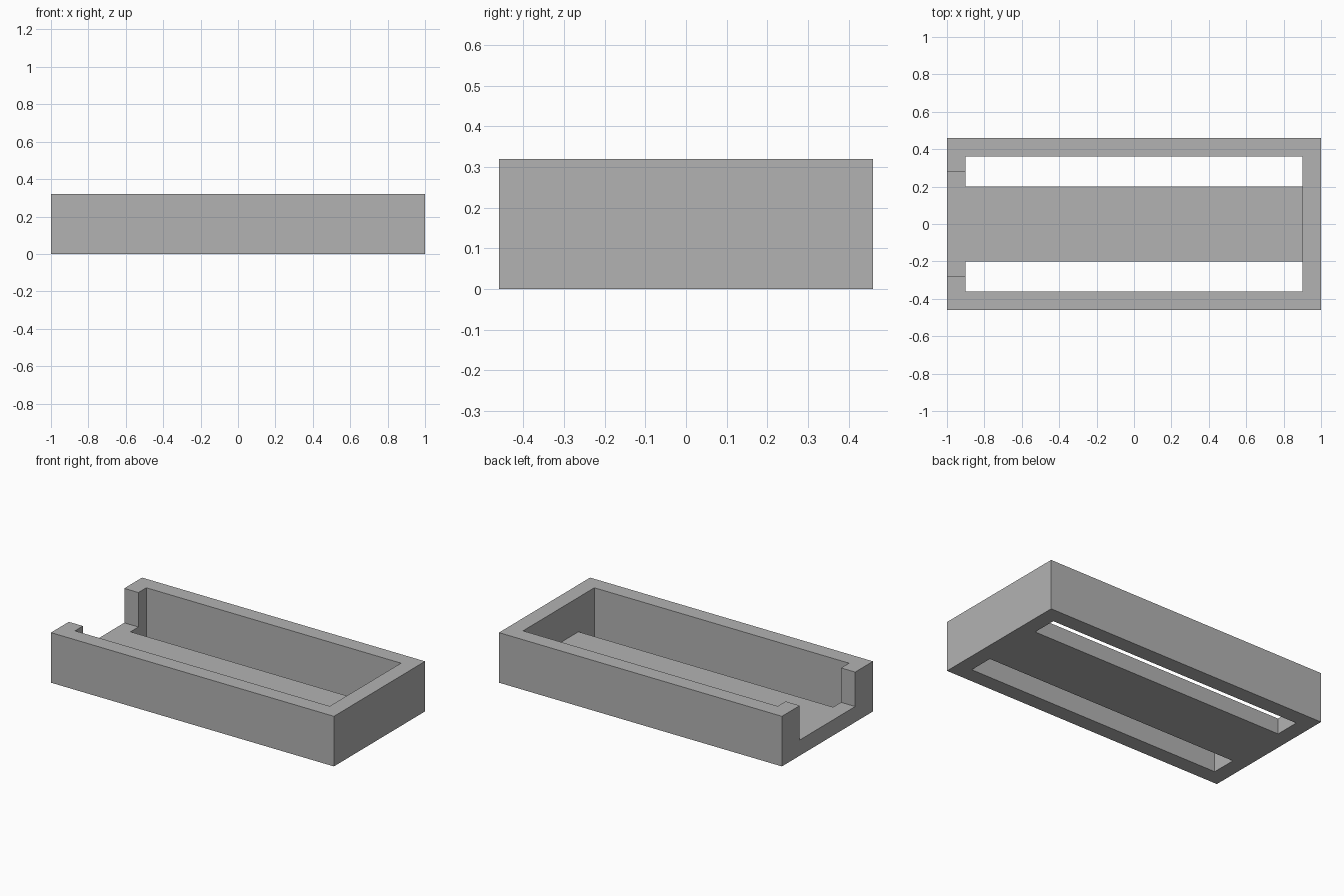
import bpy
import bmesh

if "Cube" in bpy.data.objects:
    bpy.data.objects.remove(bpy.data.objects["Cube"])

LENGTH, WIDTH, HEIGHT = 2.0, 0.92, 0.32
WALL, FLOOR = 0.1, 0.1
SLOT_INNER, MOUTH = 0.2, 0.28

grey = bpy.data.materials.new("plain_grey")
grey.use_nodes = True
grey.diffuse_color = (0.45, 0.45, 0.45, 1)
grey.node_tree.nodes["Principled BSDF"].inputs["Base Color"].default_value = grey.diffuse_color

# Plan lines of the walls, slots and open end
x_in, y_in = LENGTH / 2 - WALL, WIDTH / 2 - WALL
xs = [-LENGTH / 2, -x_in, x_in, LENGTH / 2]
half = [SLOT_INNER, MOUTH, y_in, WIDTH / 2]
ys = [-y for y in reversed(half)] + half


def top_height(x, y):
    """Height of the tray at a plan position; zero in the floor slots."""
    y = abs(y)
    if x > x_in or y > y_in:
        return HEIGHT
    if x < -x_in:
        return FLOOR if y < MOUTH else HEIGHT
    return FLOOR if y < SLOT_INNER else 0


def is_solid(x, y, z):
    return abs(x) < LENGTH / 2 and abs(y) < WIDTH / 2 and 0 < z < top_height(x, y)


# Tray skin: one face wherever solid meets empty space
bm = bmesh.new()
axes = [xs, ys, [0, FLOOR, HEIGHT]]
cells = [list(zip(a, a[1:])) for a in axes]
for cx in cells[0]:
    for cy in cells[1]:
        for cz in cells[2]:
            box = (cx, cy, cz)
            centre = [sum(c) / 2 for c in box]
            if not is_solid(*centre):
                continue
            for axis in range(3):
                u, v = (axis + 1) % 3, (axis + 2) % 3
                for side in (0, 1):
                    probe = list(centre)
                    probe[axis] = box[axis][side] + (0.01 if side else -0.01)
                    if is_solid(*probe):
                        continue
                    corners = []
                    for i, j in ((0, 0), (1, 0), (1, 1), (0, 1)):
                        p = [0, 0, 0]
                        p[axis], p[u], p[v] = box[axis][side], box[u][i], box[v][j]
                        corners.append(bm.verts.new(p))
                    bm.faces.new(corners if side else corners[::-1])

# Weld the skin and merge its flat regions
bmesh.ops.remove_doubles(bm, verts=bm.verts, dist=0.0001)
bmesh.ops.recalc_face_normals(bm, faces=bm.faces)
bmesh.ops.dissolve_limit(bm, angle_limit=0.01, verts=bm.verts, edges=bm.edges)

mesh = bpy.data.meshes.new("slotted_tray")
bm.to_mesh(mesh)
bm.free()
mesh.materials.append(grey)
tray = bpy.data.objects.new("slotted_tray", mesh)
bpy.context.collection.objects.link(tray)
